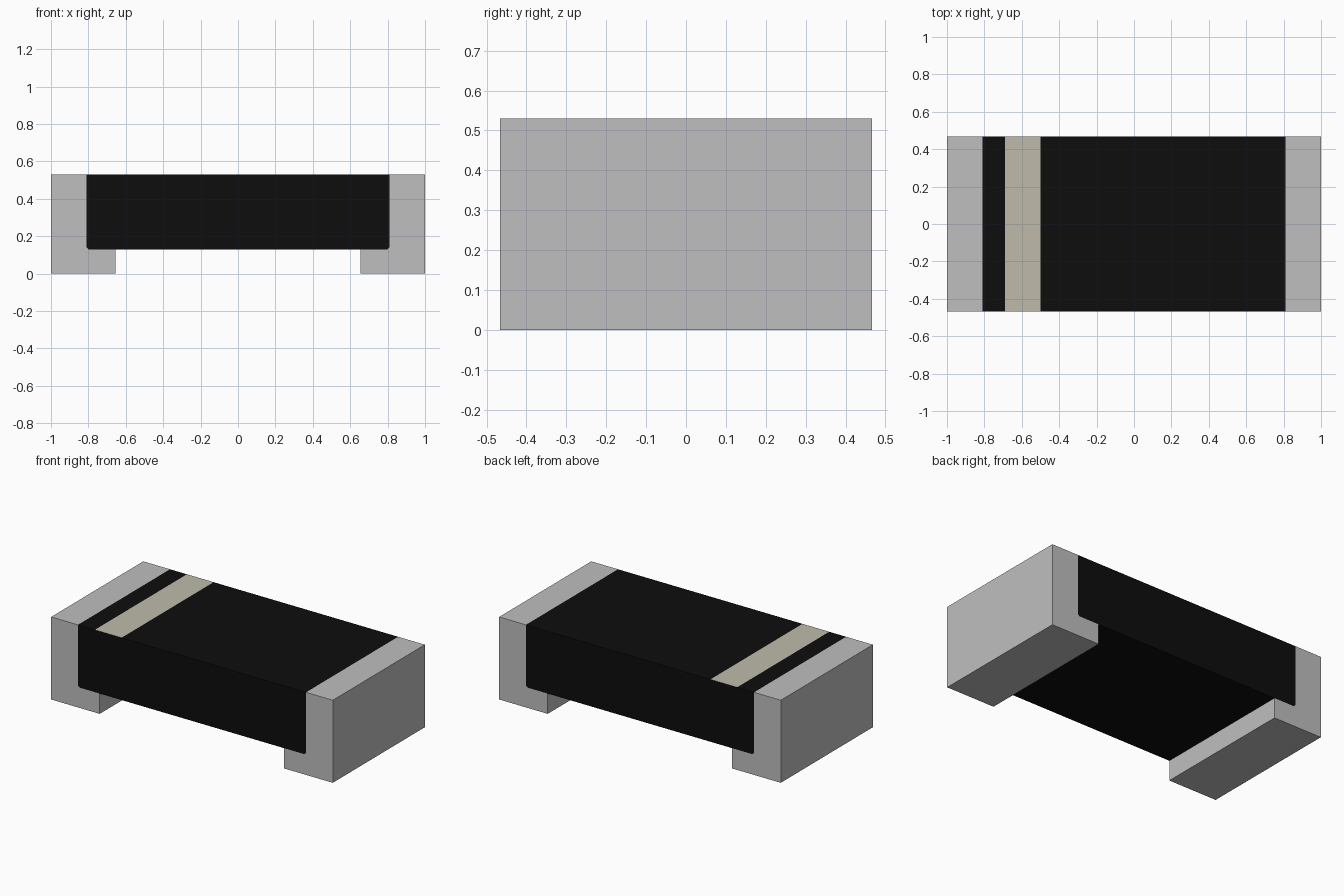
import bpy
import bmesh
from mathutils import Vector

old = bpy.data.objects.get("Cube")
if old:
    bpy.data.objects.remove(old, do_unlink=True)

HALF_W = 0.467            # half width along y
TOP, BELLY = 0.53, 0.13   # top of the part, underside of the body
BODY_X = 0.81             # half length of the body
FOOT_X = 0.655            # inner edge of each terminal foot
CHAMFER = 0.012           # small bevel on the lower body ends


def material(name, rgb):
    mat = bpy.data.materials.new(name)
    mat.use_nodes = True
    mat.diffuse_color = (*rgb, 1)
    bsdf = mat.node_tree.nodes["Principled BSDF"]
    bsdf.inputs["Base Color"].default_value = (*rgb, 1)
    bsdf.inputs["Roughness"].default_value = 0.6
    return mat


black = material("black_plastic", (0.004, 0.004, 0.004))
cream = material("cream_marking", (0.52, 0.50, 0.41))
grey = material("grey_metal", (0.52, 0.52, 0.53))


def extrude_profile(name, profile, mats, cuts=(), rule=None):
    """Extrude an x-z outline across the full width, optionally cut at x values."""
    bm = bmesh.new()
    face = bm.faces.new([bm.verts.new((x, -HALF_W, z)) for x, z in profile])
    ext = bmesh.ops.extrude_face_region(bm, geom=[face])
    moved = [v for v in ext["geom"] if isinstance(v, bmesh.types.BMVert)]
    bmesh.ops.translate(bm, verts=moved, vec=(0, 2 * HALF_W, 0))
    for x in cuts:
        bmesh.ops.bisect_plane(bm, geom=bm.verts[:] + bm.edges[:] + bm.faces[:],
                               plane_co=(x, 0, 0), plane_no=(1, 0, 0))
    bmesh.ops.recalc_face_normals(bm, faces=bm.faces)
    if rule:
        for f in bm.faces:
            f.material_index = rule(f)
    mesh = bpy.data.meshes.new(name)
    bm.to_mesh(mesh)
    bm.free()
    for mat in mats:
        mesh.materials.append(mat)
    obj = bpy.data.objects.new(name, mesh)
    bpy.context.collection.objects.link(obj)
    return obj


# Body block, with the polarity band cut into its top face
BAND = (-0.69, -0.50)


def band_rule(f):
    return int(f.normal.z > 0.9 and BAND[0] < f.calc_center_median().x < BAND[1])


extrude_profile("body", [
    (-BODY_X, TOP), (-BODY_X, BELLY + CHAMFER), (-BODY_X + CHAMFER, BELLY),
    (BODY_X - CHAMFER, BELLY), (BODY_X, BELLY + CHAMFER), (BODY_X, TOP),
], [black, cream], BAND, band_rule)

# L-shaped terminals wrapping each end, with a foot under the body
for name, s in (("left_terminal", 1), ("right_terminal", -1)):
    extrude_profile(name, [(s * x, z) for x, z in (
        (1, 0), (1, TOP), (BODY_X, TOP), (BODY_X, BELLY + CHAMFER),
        (BODY_X - CHAMFER, BELLY), (FOOT_X, BELLY), (FOOT_X, 0))], [grey])
